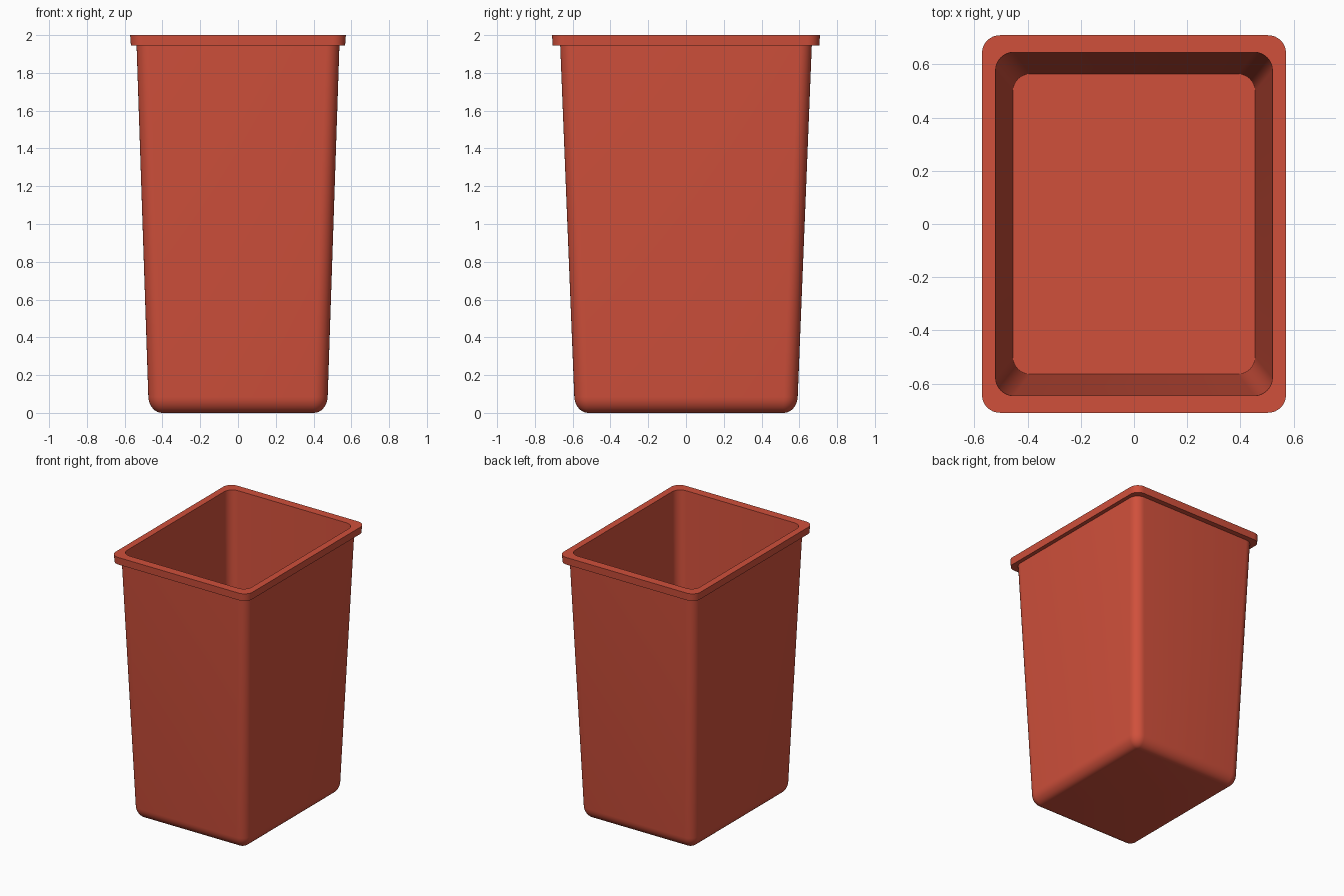
import bpy, bmesh, math

if "Cube" in bpy.data.objects:
    bpy.data.objects.remove(bpy.data.objects["Cube"])

red = bpy.data.materials.new("terracotta red plastic")
red.diffuse_color = (0.63, 0.08, 0.044, 1)
red.use_nodes = True
red.node_tree.nodes["Principled BSDF"].inputs["Base Color"].default_value = red.diffuse_color

SEG = 8  # segments per rounded corner


def ring(bm, hx, hy, r, z):
    """Rounded rectangle of vertices at height z."""
    verts = []
    for q, (sx, sy) in enumerate([(1, 1), (-1, 1), (-1, -1), (1, -1)]):
        for i in range(SEG + 1):
            a = math.pi / 2 * (q + i / SEG)
            verts.append(bm.verts.new((sx * (hx - r) + r * math.cos(a),
                                       sy * (hy - r) + r * math.sin(a), z)))
    return verts


# Section list (half x, half y, corner radius, z), running from the base
# up the outside, over the rim and down the inside
sections = []
FILLET = 0.07
for i in range(9):  # rounded bottom edge
    a = math.pi / 2 * i / 8
    inset = FILLET * (1 - math.sin(a))
    z = 0.085 * (1 - math.cos(a))
    sections.append((0.472 + 0.033 * z - inset, 0.588 + 0.04 * z - inset,
                     0.075 - inset, z))
sections += [
    (0.537, 0.666, 0.07, 1.945),   # top of outer wall
    (0.567, 0.706, 0.065, 1.945),  # rim underside
    (0.571, 0.709, 0.067, 2.0),    # rim outer top
    (0.520, 0.645, 0.068, 2.0),    # rim inner top
    (0.455, 0.564, 0.065, 0.05),   # inside floor
]

# Bin body: one lofted shell
bm = bmesh.new()
rings = [ring(bm, *s) for s in sections]
n = len(rings[0])
for lo, hi in zip(rings, rings[1:]):
    for i in range(n):
        j = (i + 1) % n
        bm.faces.new((lo[i], lo[j], hi[j], hi[i]))
bm.faces.new(rings[0][::-1])
bm.faces.new(rings[-1])
bmesh.ops.recalc_face_normals(bm, faces=bm.faces)

mesh = bpy.data.meshes.new("waste_bin")
bm.to_mesh(mesh)
bm.free()
mesh.materials.append(red)
waste_bin = bpy.data.objects.new("waste_bin", mesh)
bpy.context.collection.objects.link(waste_bin)
bpy.context.view_layer.objects.active = waste_bin
waste_bin.select_set(True)
bpy.ops.object.shade_smooth_by_angle(angle=math.radians(35))
